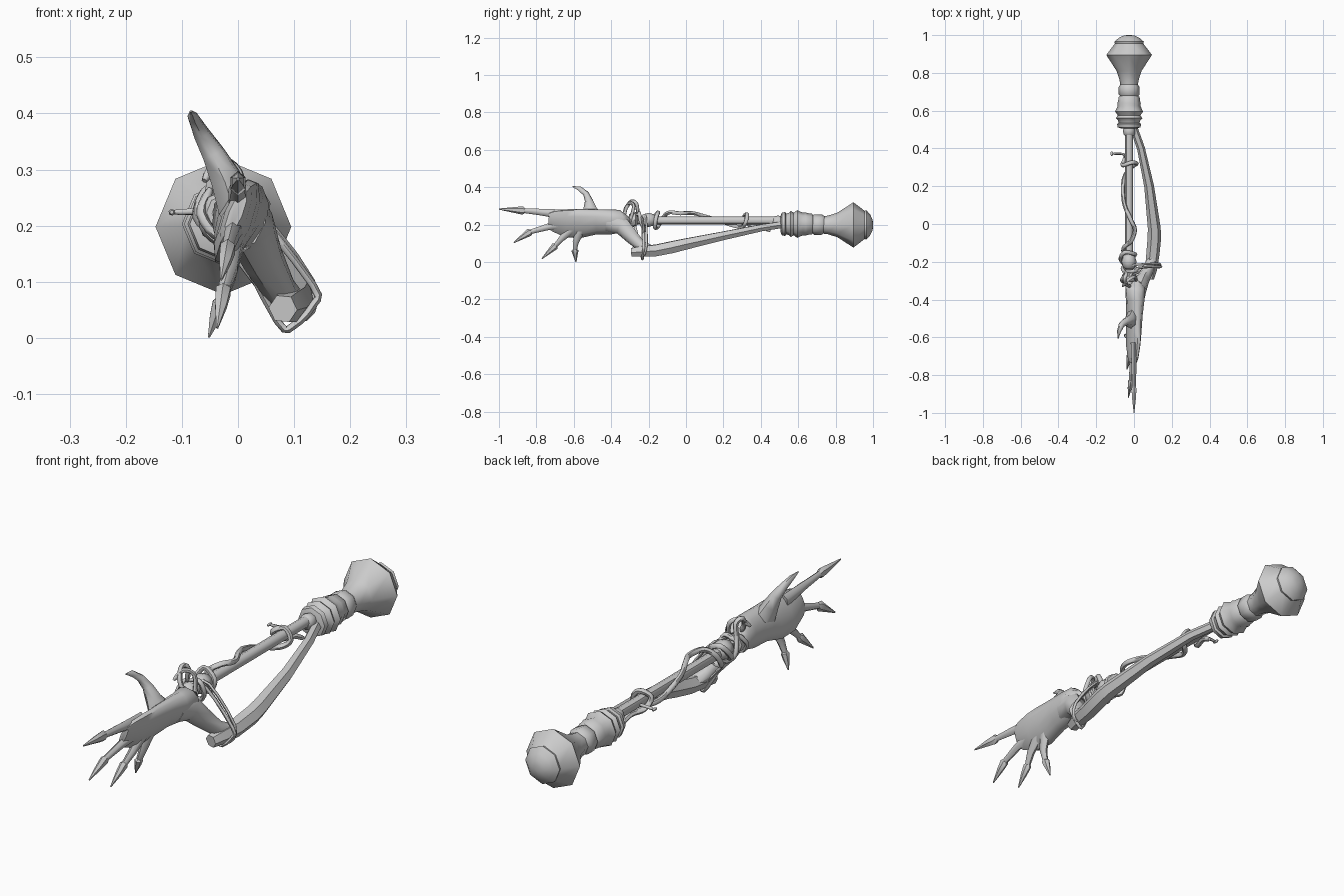
import bpy, bmesh, math
from mathutils import Vector

grey = bpy.data.materials.new("plain_grey")
grey.diffuse_color = (0.6, 0.6, 0.6, 1)


def finish(name, bm, angle=45):
    bmesh.ops.recalc_face_normals(bm, faces=bm.faces)
    me = bpy.data.meshes.new(name)
    bm.to_mesh(me)
    bm.free()
    me.materials.append(grey)
    ob = bpy.data.objects.new(name, me)
    bpy.context.collection.objects.link(ob)
    bpy.ops.object.select_all(action='DESELECT')
    ob.select_set(True)
    bpy.context.view_layer.objects.active = ob
    bpy.ops.object.shade_smooth_by_angle(angle=math.radians(angle))
    return ob


def skin(name, rings, angle=45):
    """Join rings of points into a capped surface."""
    bm = bmesh.new()
    loops = [[bm.verts.new(p) for p in r] for r in rings]
    n = len(loops[0])
    for a, b in zip(loops, loops[1:]):
        for i in range(n):
            j = (i + 1) % n
            bm.faces.new((a[i], a[j], b[j], b[i]))
    bm.faces.new(loops[0])
    bm.faces.new(loops[-1])
    return finish(name, bm, angle)


def sweep(name, pts, ref=(0, 0, 1), sides=8, angle=45):
    """Tube through (x, y, z, side radius, radius along ref)."""
    ref = Vector(ref)
    pos = [Vector(p[:3]) for p in pts]
    rings = []
    for i, p in enumerate(pts):
        t = (pos[min(i + 1, len(pos) - 1)] - pos[max(i - 1, 0)]).normalized()
        v = (ref - t * ref.dot(t)).normalized()
        u = t.cross(v)
        ref = v
        ra, rb = p[3], p[-1]
        rings.append([pos[i] + u * ra * math.cos(a) + v * rb * math.sin(a)
                      for a in (math.tau * k / sides for k in range(sides))])
    return skin(name, rings, angle)


def vine(name, pts, r, steps=4, sides=6):
    """Smooth round strand through the points."""
    P = [Vector(p) for p in pts]
    P = [P[0] * 2 - P[1]] + P + [P[-1] * 2 - P[-2]]
    out = []
    for a, b, c, d in zip(P, P[1:], P[2:], P[3:]):
        for s in range(steps):
            t = s / steps
            out.append(0.5 * (2 * b + (c - a) * t + (2 * a - 5 * b + 4 * c - d) * t ** 2
                              + (3 * b - a - 3 * c + d) * t ** 3))
    out.append(P[-2])
    last = len(out) - 1
    return sweep(name, [(*p, r * (0.6 if i in (0, last) else 1)) for i, p in enumerate(out)],
                 (0.3, 0.2, 0.9), sides, 60)


def lathe(name, profile, cz, sides=8, cx=-0.026):
    """Turned part along y from (y, radius) pairs."""
    rings = [[(cx + r * math.cos(a), y, cz + r * math.sin(a))
              for a in (math.tau * k / sides for k in range(sides))] for y, r in profile]
    return skin(name, rings)


# Turned handle: pommel, cap, collars, shaft and joints
lathe("pommel", [(0.72, 0.045), (0.76, 0.05), (0.81, 0.066), (0.895, 0.121), (0.965, 0.068)], 0.198)
lathe("pommel_cap", [(0.945, 0.072), (0.965, 0.078), (0.985, 0.055), (0.997, 0.03), (1.0, 0.012)], 0.198)
lathe("neck_collar", [(0.675, 0.045), (0.685, 0.055), (0.725, 0.055), (0.74, 0.045)], 0.2)
lathe("ridged_grip", [(0.505, 0.04), (0.512, 0.06), (0.53, 0.064), (0.535, 0.055), (0.55, 0.06),
                      (0.56, 0.07), (0.575, 0.06), (0.595, 0.074), (0.625, 0.06), (0.64, 0.062),
                      (0.65, 0.058), (0.672, 0.056), (0.68, 0.046)], 0.203)
lathe("shaft", [(-0.32, 0.021), (0.52, 0.021)], 0.222)
lathe("shaft_back_joint", [(0.465, 0.02), (0.475, 0.03), (0.495, 0.032), (0.51, 0.028)], 0.216)
lathe("shaft_ball", [(-0.24, 0.015), (-0.23, 0.031), (-0.2, 0.04), (-0.17, 0.031), (-0.16, 0.015)], 0.225, 10)
lathe("shaft_front_ring", [(-0.305, 0.03), (-0.295, 0.038), (-0.27, 0.038), (-0.26, 0.025)], 0.224)

# Bent lower limb with its cut end
sweep("lower_limb", [(-0.005, 0.52, 0.2, 0.02), (0.037, 0.4, 0.182, 0.021), (0.08, 0.2, 0.14, 0.026),
                     (0.107, -0.02, 0.092, 0.034), (0.108, -0.07, 0.08, 0.036),
                     (0.1, -0.16, 0.062, 0.035), (0.09, -0.24, 0.057, 0.032),
                     (0.08, -0.29, 0.052, 0.026)], sides=6, angle=40)

# Wrist bridge and palm
sweep("wrist", [(0.095, -0.19, 0.065, 0.026), (0.075, -0.24, 0.085, 0.03),
                (0.045, -0.295, 0.14, 0.037, 0.04), (0.022, -0.345, 0.195, 0.045, 0.05),
                (0.012, -0.42, 0.212, 0.038, 0.055)])
sweep("palm", [(0.0, -0.315, 0.24, 0.03, 0.03), (0.006, -0.335, 0.222, 0.052, 0.06),
               (0.006, -0.40, 0.214, 0.046, 0.069), (0.002, -0.48, 0.215, 0.038, 0.071),
               (-0.002, -0.57, 0.205, 0.031, 0.084), (-0.004, -0.64, 0.207, 0.027, 0.082),
               (-0.004, -0.71, 0.22, 0.02, 0.06), (-0.004, -0.735, 0.222, 0.012, 0.045)],
      ref=(0.15, 0, 1), sides=10, angle=60)

# Thumb
sweep("thumb", [(-0.005, -0.50, 0.235, 0.06, 0.034), (-0.022, -0.515, 0.285, 0.036, 0.03),
                (-0.045, -0.52, 0.33, 0.021, 0.022), (-0.066, -0.535, 0.365, 0.016, 0.016),
                (-0.08, -0.57, 0.393, 0.013, 0.01), (-0.084, -0.607, 0.404, 0.002)],
      ref=(1, 0, 0), sides=6, angle=60)

# Four fingers: base, middle, claw root, tip
fingers = {
    "index": ((0.0, -0.63, 0.25), (0.0, -0.76, 0.265), (0.0, -0.87, 0.275), (0.0, -1.0, 0.283), 0.03),
    "middle": ((-0.005, -0.63, 0.205), (-0.01, -0.74, 0.187), (-0.018, -0.835, 0.16), (-0.03, -0.92, 0.104), 0.028),
    "ring": ((-0.006, -0.60, 0.185), (-0.014, -0.665, 0.125), (-0.026, -0.70, 0.085), (-0.037, -0.77, 0.018), 0.026),
    "little": ((-0.006, -0.565, 0.17), (-0.018, -0.59, 0.105), (-0.032, -0.594, 0.063), (-0.052, -0.588, 0.001), 0.026),
}
for label, (base, mid, root, tip, r) in fingers.items():
    sweep(label + "_finger", [(*base, r, 0.02), (*mid, r * 0.62, 0.015), (*root, r * 0.42, 0.011)],
          ref=(1, 0, 0), sides=6, angle=60)
    a, b = Vector(root), Vector(tip)
    sweep(label + "_claw", [(*a.lerp(b, -0.1), r * 0.35, 0.01), (*a.lerp(b, 0.02), r * 0.75, 0.015),
                            (*a.lerp(b, 0.4), r * 0.5, 0.012), (*b, 0.003, 0.002)],
          ref=(1, 0, 0), sides=6, angle=45)

# Vines twisting along the shaft
vine("long_vine", [(-0.03, -0.23, 0.18), (-0.07, -0.19, 0.215), (-0.05, -0.15, 0.265), (0.005, -0.16, 0.235),
                   (-0.01, -0.165, 0.185), (-0.055, -0.15, 0.19), (-0.05, -0.12, 0.24), (-0.015, -0.09, 0.265),
                   (0.005, -0.03, 0.26), (-0.02, 0.03, 0.262), (-0.05, 0.1, 0.245), (-0.058, 0.18, 0.22),
                   (-0.05, 0.25, 0.195), (-0.015, 0.3, 0.188), (0.015, 0.32, 0.215), (-0.015, 0.325, 0.255),
                   (-0.06, 0.31, 0.235), (-0.05, 0.34, 0.195), (-0.03, 0.4, 0.19), (-0.02, 0.45, 0.165)], 0.011)
vine("twig", [(-0.04, 0.345, 0.21), (-0.06, 0.37, 0.224), (-0.118, 0.372, 0.224)], 0.006)
vine("twig_end", [(-0.118, 0.36, 0.224), (-0.118, 0.385, 0.224)], 0.006)
vine("front_vine", [(-0.02, -0.33, 0.25), (-0.04, -0.32, 0.29), (-0.05, -0.29, 0.325), (-0.04, -0.265, 0.31),
                    (-0.05, -0.255, 0.26), (-0.06, -0.23, 0.2), (-0.02, -0.22, 0.17), (0.015, -0.24, 0.21),
                    (0.0, -0.25, 0.26), (-0.05, -0.25, 0.25)], 0.01)
vine("knot_vine", [(-0.06, -0.33, 0.28), (-0.035, -0.3, 0.315), (0.0, -0.28, 0.295), (0.01, -0.3, 0.22),
                   (-0.03, -0.31, 0.18), (-0.065, -0.3, 0.22), (-0.05, -0.27, 0.265)], 0.009)

# Cord tying the limb to the shaft
cord = [(-0.03, -0.285, 0.258), (0.02, -0.235, 0.235), (0.133, -0.225, 0.095), (0.135, -0.228, 0.06),
        (0.098, -0.232, 0.021), (0.07, -0.236, 0.03), (-0.01, -0.27, 0.18), (-0.055, -0.285, 0.235)]
vine("binding_cord", cord, 0.007, 3)
vine("binding_cord_second", [(-0.05, -0.225, 0.235), (0.02, -0.215, 0.24), (0.132, -0.21, 0.1),
                             (0.12, -0.225, 0.035), (0.06, -0.23, 0.065), (-0.03, -0.235, 0.18)], 0.006, 3)
